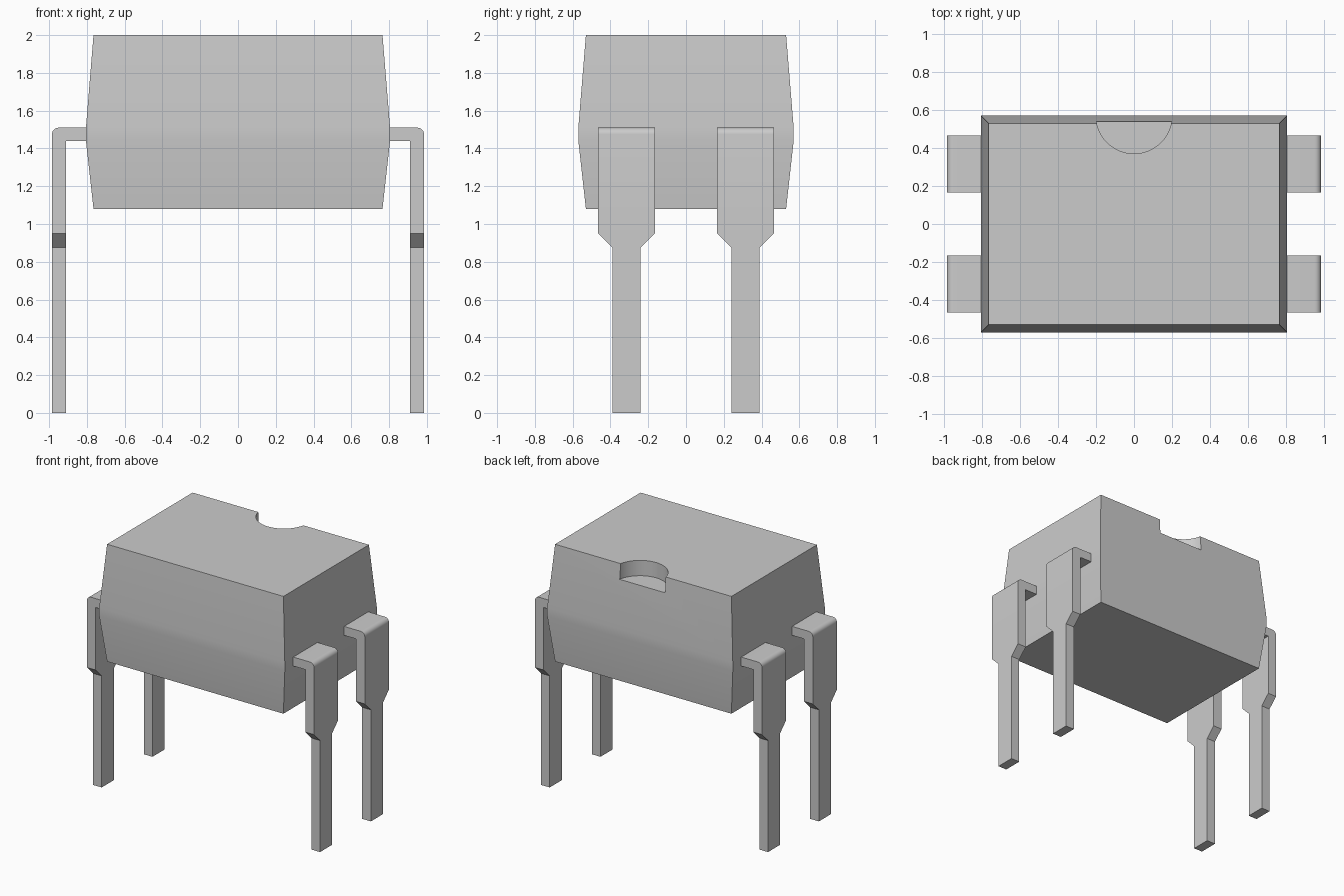
import bpy
import bmesh
from math import cos, sin, pi, radians

if "Cube" in bpy.data.objects:
    bpy.data.objects.remove(bpy.data.objects["Cube"], do_unlink=True)

grey = bpy.data.materials.new("light grey")
grey.use_nodes = True
colour = (0.6, 0.6, 0.6, 1)
grey.diffuse_color = colour
grey.node_tree.nodes["Principled BSDF"].inputs["Base Color"].default_value = colour


def activate(ob):
    bpy.ops.object.select_all(action="DESELECT")
    ob.select_set(True)
    bpy.context.view_layer.objects.active = ob


def smooth(ob):
    activate(ob)
    bpy.ops.object.shade_smooth_by_angle(angle=radians(30))


def loft(name, sections):
    """Skin a closed solid through a list of four-cornered sections."""
    bm = bmesh.new()
    rings = [[bm.verts.new(p) for p in s] for s in sections]
    for a, b in zip(rings, rings[1:]):
        for i in range(4):
            j = (i + 1) % 4
            bm.faces.new((a[i], a[j], b[j], b[i]))
    bm.faces.new(rings[0])
    bm.faces.new(rings[-1])
    bmesh.ops.remove_doubles(bm, verts=bm.verts, dist=0.0001)
    bmesh.ops.recalc_face_normals(bm, faces=bm.faces)
    mesh = bpy.data.meshes.new(name)
    bm.to_mesh(mesh)
    bm.free()
    mesh.materials.append(grey)
    ob = bpy.data.objects.new(name, mesh)
    bpy.context.collection.objects.link(ob)
    return ob


# Package body: tapers above and below a narrow belt
def rectangle(x, y, z):
    return [(-x, -y, z), (x, -y, z), (x, y, z), (-x, y, z)]


body = loft("package_body", [
    rectangle(0.765, 0.53, 1.08), rectangle(0.805, 0.57, 1.44),
    rectangle(0.805, 0.57, 1.51), rectangle(0.765, 0.53, 2.0)])

# Half-round orientation notch in the back top edge
bpy.ops.mesh.primitive_cylinder_add(vertices=48, radius=0.2, depth=0.4,
                                    location=(0, 0.57, 2.08))
cutter = bpy.context.object
cutter.name = "notch_cutter"
cutter.hide_render = True
cutter.data.materials.append(grey)
activate(body)
cut = body.modifiers.new("notch", "BOOLEAN")
cut.operation = "DIFFERENCE"
cut.solver = "EXACT"
cut.object = cutter
bpy.ops.object.modifier_apply(modifier=cut.name)
bpy.data.objects.remove(cutter, do_unlink=True)
smooth(body)

# Bent pins: narrow foot, sloped shoulder, wide strip, rounded bend, arm
OUT, INN, TOP, UNDER, BEND = 0.985, 0.91, 1.51, 1.44, 0.035
path = [((OUT, z), (INN, z), w)
        for z, w in ((0, 0.075), (0.875, 0.075), (0.95, 0.15))]
for i in range(7):
    a = i / 6 * pi / 2
    path.append(((OUT - BEND + BEND * cos(a), TOP - BEND + BEND * sin(a)),
                 (INN, UNDER), 0.15))
path.append(((0.78, TOP), (0.78, UNDER), 0.15))

for side, sx in (("left", 1), ("right", -1)):
    for end, y in (("front", -0.315), ("back", 0.315)):
        smooth(loft(f"{end}_{side}_pin", [
            [(sx * o[0], y - w, o[1]), (sx * o[0], y + w, o[1]),
             (sx * n[0], y + w, n[1]), (sx * n[0], y - w, n[1])]
            for o, n, w in path]))
